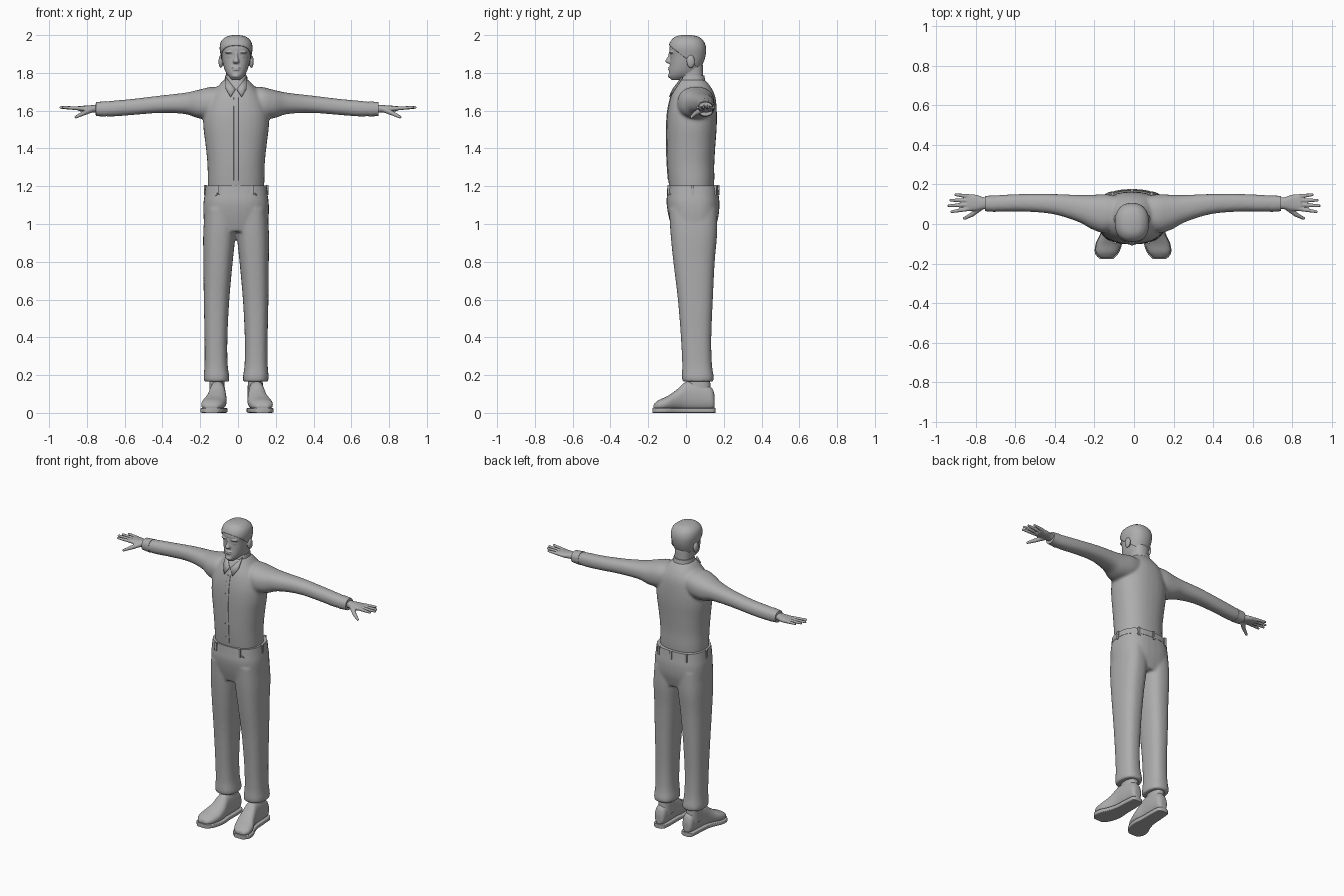
import bpy, bmesh, math
from mathutils import Matrix, Vector

cube = bpy.data.objects.get("Cube")
if cube:
    bpy.data.objects.remove(cube)

grey = bpy.data.materials.new("plain_grey")
grey.use_nodes = True
grey.diffuse_color = (0.42, 0.42, 0.42, 1)
grey.node_tree.nodes["Principled BSDF"].inputs["Base Color"].default_value = grey.diffuse_color
BODY_X = -0.01
SIDES = (("left", 1), ("right", -1))


def spline(a, b, c, d, t):
    return 0.5 * (2 * b + (c - a) * t + (2 * a - 5 * b + 4 * c - d) * t * t
                  + (3 * b - a - 3 * c + d) * t ** 3)


def refine(rings, steps):
    """Smoothly interpolate between the given rings."""
    last = len(rings) - 1
    out = []
    for i in range(last):
        quad = [rings[max(0, min(last, i + k))] for k in (-1, 0, 1, 2)]
        for s in range(steps):
            out.append([spline(*vals, s / steps) for vals in zip(*quad)])
    return out + [rings[last]]


def loft(bm, axis, rings, side=1, power=2.3, steps=4, sides=32):
    """Skin rings of (position, low, high, low, high) along an axis."""
    loops = []
    for pos, a0, a1, b0, b1 in refine(rings, steps):
        loop = []
        for k in range(sides):
            ang = math.tau * k / sides
            c, s = math.cos(ang), math.sin(ang)
            u = math.copysign(abs(c) ** (2 / power), c)
            v = math.copysign(abs(s) ** (2 / power), s)
            a = (a0 + a1) / 2 + u * (a1 - a0) / 2
            b = (b0 + b1) / 2 + v * (b1 - b0) / 2
            x, y, z = {"x": (pos, a, b), "y": (a, pos, b), "z": (a, b, pos)}[axis]
            loop.append(bm.verts.new((x * side, y, z)))
        loops.append(loop)
    for low, high in zip(loops, loops[1:]):
        for k in range(sides):
            n = (k + 1) % sides
            bm.faces.new((low[k], low[n], high[n], high[k]))
    bm.faces.new(loops[0])
    bm.faces.new(loops[-1])


def ball(bm, centre, radii):
    mat = Matrix.Translation(centre) @ Matrix.Diagonal((*radii, 1))
    bmesh.ops.create_uvsphere(bm, u_segments=20, v_segments=12, radius=1, matrix=mat)


def finger(bm, start, end, r0, r1, side):
    """A tapered rod with rounded ends."""
    p, q = Vector(start), Vector(end)
    p.x *= side
    q.x *= side
    turn = (q - p).to_track_quat("Z", "Y").to_matrix().to_4x4()
    bmesh.ops.create_cone(bm, cap_ends=True, segments=14, radius1=r0, radius2=r1,
                          depth=(q - p).length, matrix=Matrix.Translation((p + q) / 2) @ turn)
    ball(bm, p, (r0,) * 3)
    ball(bm, q, (r1,) * 3)


def finish(name, bm, shift=BODY_X, voxel=0, smooth=5, thick=0):
    bmesh.ops.recalc_face_normals(bm, faces=bm.faces)
    mesh = bpy.data.meshes.new(name)
    bm.to_mesh(mesh)
    bm.free()
    mesh.materials.append(grey)
    mesh.shade_smooth()
    mesh.set_sharp_from_angle(angle=math.radians(45))
    obj = bpy.data.objects.new(name, mesh)
    bpy.context.collection.objects.link(obj)
    obj.location.x = shift
    if thick:
        obj.modifiers.new("thickness", "SOLIDIFY").thickness = thick
    if voxel:
        fuse = obj.modifiers.new("fuse", "REMESH")
        fuse.mode = "VOXEL"
        fuse.voxel_size = voxel
        fuse.use_smooth_shade = True
        relax = obj.modifiers.new("relax", "SMOOTH")
        relax.factor = 0.5
        relax.iterations = smooth
    return obj


# Shirt: torso and sleeves fused together
torso = [(z, -w, w, front, back) for z, w, front, back in (
    (1.16, .147, -.085, .145), (1.23, .15, -.093, .15), (1.32, .152, -.1, .15),
    (1.42, .162, -.103, .156), (1.52, .174, -.103, .163), (1.6, .17, -.097, .163),
    (1.67, .145, -.082, .156), (1.72, .105, -.062, .135), (1.765, .063, -.035, .1))]
sleeve = [
    (.06, .0, .14, 1.59, 1.72), (.13, -.045, .15, 1.56, 1.726), (.2, -.028, .148, 1.56, 1.71),
    (.27, .01, .147, 1.582, 1.695), (.4, .05, .152, 1.588, 1.68), (.55, .063, .152, 1.577, 1.662),
    (.66, .062, .147, 1.569, 1.652), (.745, .066, .14, 1.574, 1.642)]
bm = bmesh.new()
loft(bm, "z", torso)
for _, s in SIDES:
    loft(bm, "x", sleeve, s)
finish("shirt", bm, voxel=.008, smooth=8)

# Button strip down the chest
bm = bmesh.new()
loft(bm, "z", [(z, -.013, .013, y - .003, y + .02) for z, _, _, y, _ in torso[1:-2]], power=5)
finish("button_strip", bm)

# Collar stand and pointed collar leaves
bm = bmesh.new()
loft(bm, "z", [(1.73, -.068, .068, -.045, .108), (1.76, -.062, .062, -.036, .102),
               (1.785, -.058, .058, -.026, .097)])
finish("collar_stand", bm)
for label, s in SIDES:
    bm = bmesh.new()
    leaf = [(.004, -.072, 1.715), (.03, -.09, 1.675), (.056, -.062, 1.72), (.056, -.022, 1.78)]
    bm.faces.new([bm.verts.new((x * s, y, z)) for x, y, z in leaf])
    finish(label + "_collar_leaf", bm, thick=.008)

# Trousers: hips and two legs fused together
leg = [
    (.165, .038, .168, -.017, .143), (.19, .036, .172, -.022, .147), (.26, .045, .167, -.02, .137),
    (.4, .046, .167, -.027, .134), (.6, .036, .171, -.043, .142), (.8, .018, .173, -.067, .152),
    (.95, .003, .174, -.082, .165), (1.08, .0, .165, -.09, .165)]
hips = [(z, -w, w, front, back) for z, w, front, back in (
    (.96, .165, -.07, .15), (1.04, .173, -.092, .172), (1.11, .173, -.103, .177),
    (1.16, .166, -.1, .172), (1.2, .16, -.096, .165))]
bm = bmesh.new()
loft(bm, "z", hips, power=2.6)
for _, s in SIDES:
    loft(bm, "z", leg, s, power=2.5)
finish("trousers", bm, voxel=.008, smooth=6)

# Waistband, belt loops and slanted pocket seams
bm = bmesh.new()
loft(bm, "z", [(1.165, -.167, .167, -.101, .173), (1.205, -.161, .161, -.098, .168)], power=2.6)
finish("waistband", bm)
bm = bmesh.new()
for x, y in ((.085, -.091), (-.085, -.091), (.164, .035), (-.164, .035), (0, .17),
             (.1, .155), (-.1, .155)):
    spot = Matrix.Translation((x, y, 1.18)) @ Matrix.Diagonal((.014, .014, .055, 1))
    bmesh.ops.create_cube(bm, size=1, matrix=spot)
finish("belt_loops", bm)
bm = bmesh.new()
for _, s in SIDES:
    finger(bm, (.1, -.086, 1.16), (.158, -.03, 1.09), .004, .004, s)
finish("pocket_seams", bm)

# Shoes, soles, ankles, cuffs and hands
shoe = [
    (.152, .085, .12, .025, .09), (.135, .065, .137, .015, .135), (.07, .06, .143, .012, .165),
    (0, .06, .148, .012, .165), (-.05, .055, .163, .012, .122), (-.1, .06, .186, .012, .088),
    (-.145, .078, .188, .012, .068), (-.172, .105, .165, .018, .045)]
palm = [
    (.72, .077, .132, 1.588, 1.63), (.76, .075, .135, 1.59, 1.63),
    (.8, .067, .148, 1.592, 1.627), (.845, .066, .15, 1.598, 1.625)]
tips = ((.93, .062), (.945, .092), (.935, .12), (.91, .148))
for label, s in SIDES:
    bm = bmesh.new()
    loft(bm, "y", shoe, s)
    finish(label + "_shoe", bm, shift=-.005, voxel=.006, smooth=3)

    bm = bmesh.new()
    loft(bm, "y", [(y * 1.03, x0 - .004, x1 + .004, 0, .027) for y, x0, x1, _, _ in shoe], s, power=7)
    finish(label + "_sole", bm, shift=-.005)

    bm = bmesh.new()
    loft(bm, "z", [(.08, .06, .143, .0, .135), (.2, .063, .14, .01, .125)], s)
    finish(label + "_ankle", bm)

    bm = bmesh.new()
    loft(bm, "x", [(.695, .061, .145, 1.568, 1.65), (.748, .065, .142, 1.572, 1.645)], s)
    finish(label + "_cuff", bm, shift=-.005)

    bm = bmesh.new()
    loft(bm, "x", palm, s)
    for i, (x, y) in enumerate(tips):
        knuckle = (.835, .077 + .021 * i, 1.612)
        finger(bm, knuckle, (x - .007, y, 1.617), .0115, .0075, s)
    finger(bm, (.775, .085, 1.606), (.82, .048, 1.585), .016, .012, s)
    finger(bm, (.82, .048, 1.585), (.858, .028, 1.566), .012, .008, s)
    finish(label + "_hand", bm, shift=0, voxel=.004, smooth=3)

# Head with neck, nose, brows, eyes, lips and ears
skull = [(z, -w, w, front, back) for z, w, front, back in (
    (1.763, .02, -.078, -.01), (1.783, .042, -.089, .04), (1.81, .058, -.089, .068),
    (1.85, .07, -.085, .088), (1.89, .077, -.084, .1), (1.93, .082, -.088, .102),
    (1.965, .073, -.076, .089), (1.988, .046, -.05, .06), (1.996, .012, -.018, .02))]
bm = bmesh.new()
loft(bm, "z", skull)
loft(bm, "z", [(1.7, -.06, .06, -.03, .1), (1.76, -.054, .054, -.026, .092),
               (1.84, -.054, .054, -.03, .09)])
loft(bm, "z", [(1.91, -.008, .008, -.09, -.06), (1.885, -.01, .01, -.097, -.06),
               (1.862, -.017, .017, -.11, -.06), (1.85, -.014, .014, -.098, -.06)])
ball(bm, (0, -.084, 1.828), (.025, .011, .005))
ball(bm, (0, -.085, 1.817), (.021, .011, .005))
ball(bm, (0, -.082, 1.785), (.022, .014, .013))
for _, s in SIDES:
    ball(bm, (s * .032, -.073, 1.908), (.026, .016, .007))
    ball(bm, (s * .031, -.069, 1.887), (.014, .011, .008))
    ball(bm, (s * .081, .025, 1.86), (.012, .022, .034))
finish("head", bm, voxel=.0035, smooth=3)

# Short hair: an enlarged skull cap trimmed along a sloping hairline
bm = bmesh.new()
loft(bm, "z", [(z + .004, x0 - .005, x1 + .005, y0 - .005, y1 + .004)
               for z, x0, x1, y0, y1 in skull])
bmesh.ops.bisect_plane(bm, geom=bm.verts[:] + bm.edges[:] + bm.faces[:], clear_inner=True,
                       plane_co=(0, -.09, 1.945), plane_no=(0, .145, .19))
finish("hair", bm, thick=.006)
